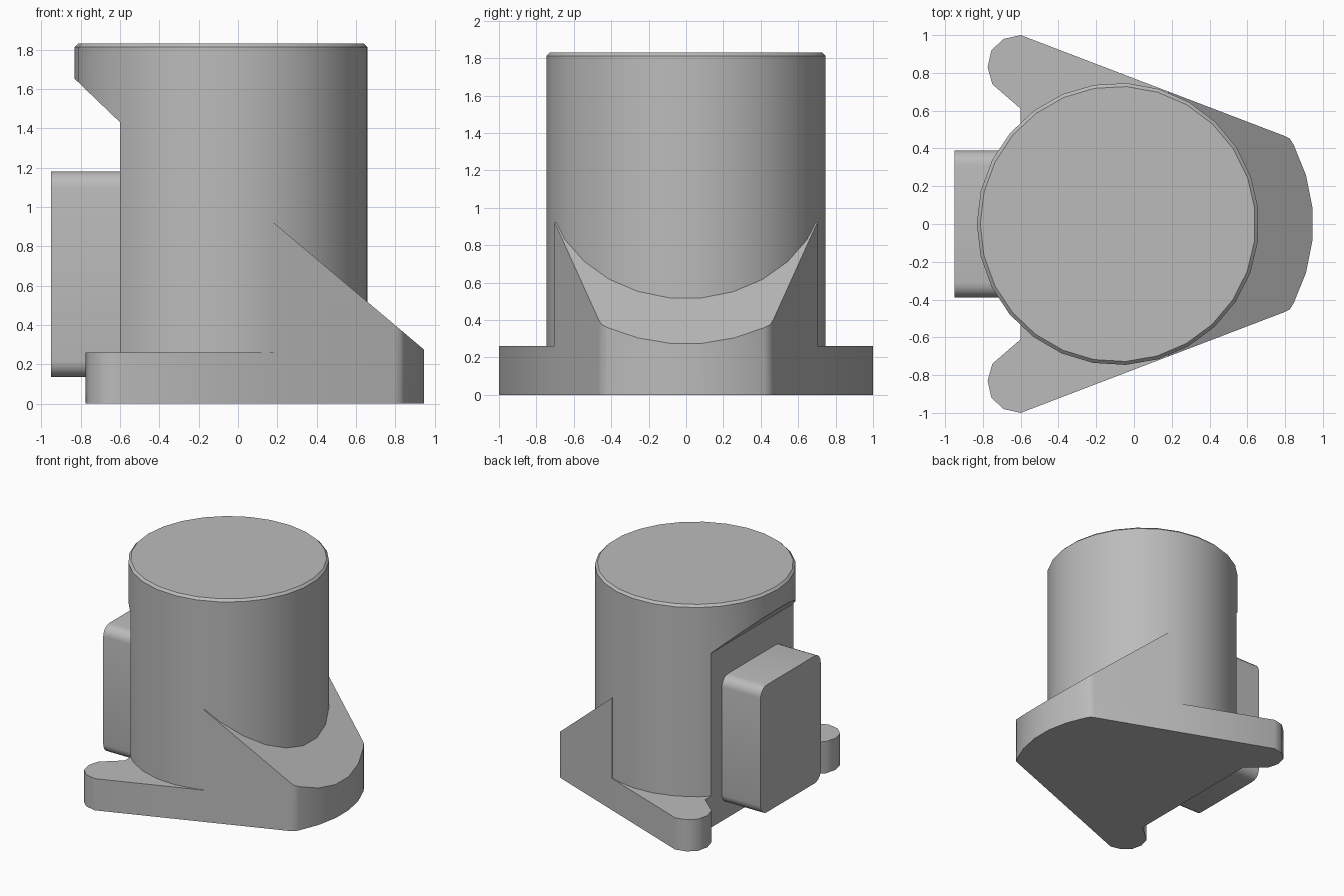
import bpy, bmesh, math
from mathutils import Matrix

if "Cube" in bpy.data.objects:
    bpy.data.objects.remove(bpy.data.objects["Cube"], do_unlink=True)

# Single plain grey
grey = bpy.data.materials.new("plain grey")
grey.use_nodes = True
colour = (0.5, 0.5, 0.5, 1)
grey.diffuse_color = colour
grey.node_tree.nodes["Principled BSDF"].inputs["Base Color"].default_value = colour


def finish(name, bm, angle=32):
    bmesh.ops.recalc_face_normals(bm, faces=bm.faces)
    mesh = bpy.data.meshes.new(name)
    bm.to_mesh(mesh)
    bm.free()
    mesh.materials.append(grey)
    obj = bpy.data.objects.new(name, mesh)
    bpy.context.collection.objects.link(obj)
    bpy.ops.object.select_all(action="DESELECT")
    obj.select_set(True)
    bpy.context.view_layer.objects.active = obj
    bpy.ops.object.shade_smooth_by_angle(angle=math.radians(angle))
    return obj


def prism(outline, bottom, top):
    """Upright prism; top is a function of x, so it may slope."""
    bm = bmesh.new()
    low = [bm.verts.new((x, y, bottom)) for x, y in outline]
    high = [bm.verts.new((x, y, top(x))) for x, y in outline]
    bm.faces.new(low)
    bm.faces.new(high)
    for i in range(len(low)):
        j = (i + 1) % len(low)
        bm.faces.new((low[i], low[j], high[j], high[i]))
    return bm


def mirrored(half):
    return half + [(x, -y) for x, y in reversed(half)]


# Round body with a small chamfer at the top rim
RADIUS, CENTRE, HEIGHT, SIDES = 0.747, -0.085, 1.83, 27
bm = bmesh.new()
bmesh.ops.create_cone(bm, cap_ends=True, segments=SIDES, radius1=RADIUS,
                      radius2=RADIUS, depth=HEIGHT - 0.01)
bmesh.ops.rotate(bm, verts=bm.verts,
                 matrix=Matrix.Rotation(math.radians(-3.5), 3, "Z"))
bmesh.ops.translate(bm, verts=bm.verts, vec=(CENTRE, 0, HEIGHT / 2 + 0.005))
rim = [e for e in bm.edges if all(v.co.z > 1 for v in e.verts)]
bmesh.ops.bevel(bm, geom=rim, offset=0.018, segments=1, affect="EDGES")
body = finish("round_body", bm)

# Flat back with a sloped overhang, cut out of the body
bm = bmesh.new()
profile = [(-0.6, -0.1), (-0.6, 1.43), (-1.1, 1.91), (-1.1, -0.1)]
face = bm.faces.new([bm.verts.new((x, -1, z)) for x, z in profile])
ext = bmesh.ops.extrude_face_region(bm, geom=[face])
bmesh.ops.translate(bm, vec=(0, 2, 0),
                    verts=[g for g in ext["geom"] if isinstance(g, bmesh.types.BMVert)])
cutter = finish("back_cutter", bm)
cutter.hide_render = True
cut = body.modifiers.new("flat back", "BOOLEAN")
cut.operation = "DIFFERENCE"
cut.solver = "EXACT"
cut.object = cutter
bpy.context.view_layer.objects.active = body
bpy.ops.object.modifier_apply(modifier=cut.name)
bpy.data.objects.remove(cutter, do_unlink=True)
body.select_set(True)
bpy.ops.object.shade_smooth_by_angle(angle=math.radians(32))

# Low base plate with two rounded lugs at the back
joint = (0.18, 0.702)
lug = [joint, (-0.6, 1.0), (-0.69, 0.98), (-0.755, 0.92),
       (-0.775, 0.83), (-0.75, 0.74), (-0.6, 0.61)]
finish("base_plate", prism(mirrored(lug), 0, lambda x: 0.26), 45)

# Sloped nose, tangent to the body, with a curved front
nose = [joint, (0.795, 0.467), (0.825, 0.452), (0.845, 0.42),
        (0.91, 0.26), (0.945, 0.085)]
finish("sloped_nose", prism(mirrored(nose), 0, lambda x: 0.275 + 0.844 * (0.945 - x)))

# Rounded box on the flat back
bm = bmesh.new()
bmesh.ops.create_cube(bm, size=1)
bmesh.ops.scale(bm, vec=(0.36, 0.78, 1.045), verts=bm.verts)
bmesh.ops.translate(bm, vec=(-0.77, 0, 0.6575), verts=bm.verts)
along = [e for e in bm.edges if abs(e.verts[0].co.x - e.verts[1].co.x) > 0.1]
bmesh.ops.bevel(bm, geom=along, offset=0.08, segments=5, profile=0.5, affect="EDGES")
finish("back_box", bm)
